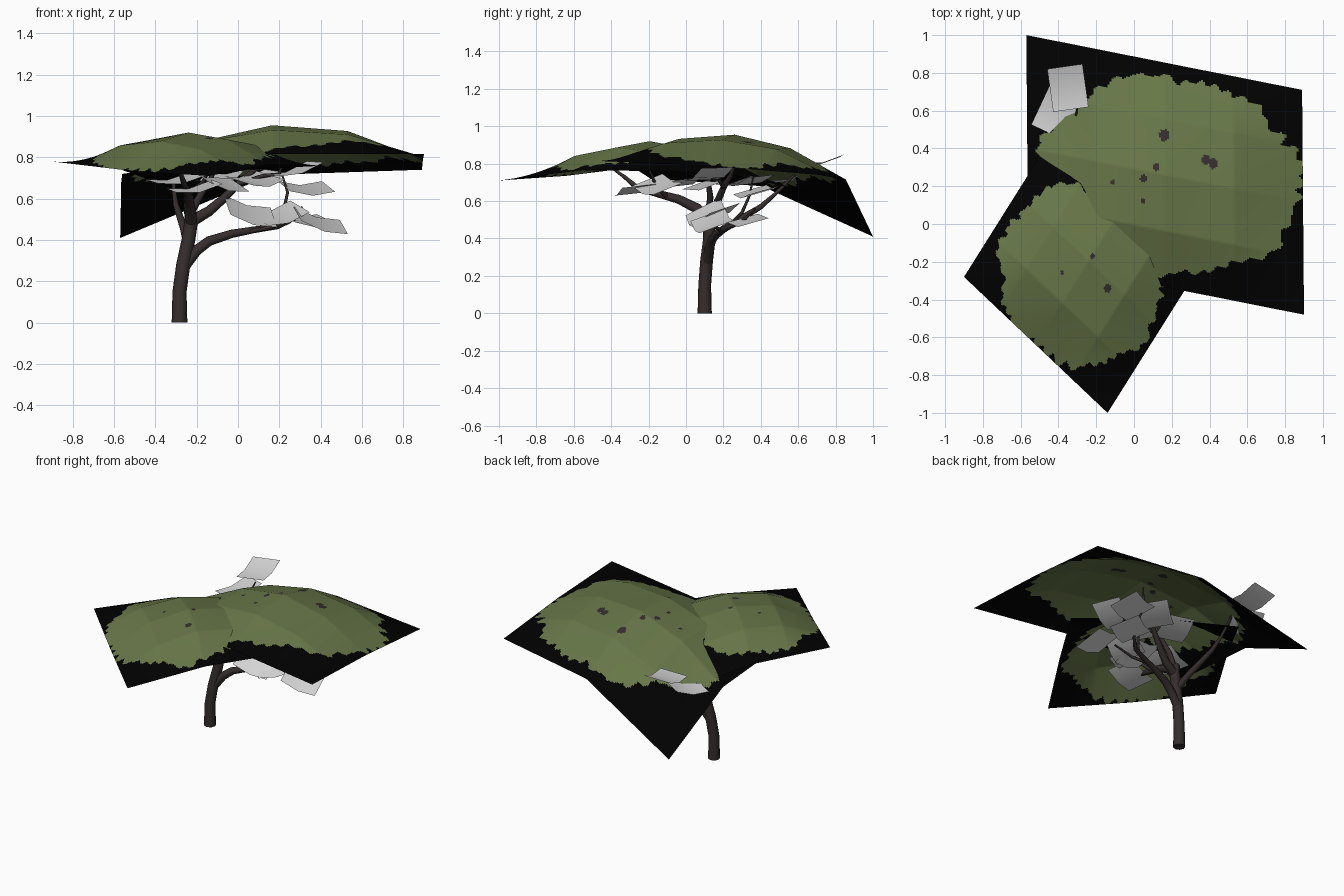
import bpy, math
from mathutils import Vector

if "Cube" in bpy.data.objects:
    bpy.data.objects.remove(bpy.data.objects["Cube"])

def mat(name, c):
    m = bpy.data.materials.new(name)
    m.diffuse_color = (*c, 1)
    m.use_nodes = True
    m.node_tree.nodes["Principled BSDF"].inputs["Base Color"].default_value = m.diffuse_color
    return m

GREEN = mat("leaf green", (0.135, 0.182, 0.065))
BLACK = mat("black", (0.0002, 0.0002, 0.0002))
BARK = mat("dark bark", (0.036, 0.027, 0.027))
GREY = mat("pale grey", (0.68, 0.68, 0.68))

def mesh_object(name, verts, faces, mats):
    me = bpy.data.meshes.new(name)
    me.from_pydata(verts, [], faces)
    for m in mats:
        me.materials.append(m)
    ob = bpy.data.objects.new(name, me)
    bpy.context.collection.objects.link(ob)
    me.polygons.foreach_set("use_smooth", [True] * len(me.polygons))
    return ob

def quad_grid(n):
    w = n + 1
    return [(j * w + i, j * w + i + 1, (j + 1) * w + i + 1, (j + 1) * w + i)
            for j in range(n) for i in range(n)]

def weights(t):
    return ((1 - t) * (1 - 2 * t), 4 * t * (1 - t), t * (2 * t - 1))

def hat(t):
    return (max(0, 1 - 2 * t), 1 - abs(1 - 2 * t), max(0, 2 * t - 1))

# Canopy: a 4 x 4 panelled dome, finely cut so the leaf outline can be coloured
def canopy(name, ctrl, bulge, centre, radii, skew, holes, n=136):
    def knot(i, j):
        border = i in (0, 4) or j in (0, 4)
        f = hat if border else weights      # straight border, domed inside
        p = Vector((0, 0, 0))
        for a, row in zip(f(j / 4), ctrl):
            for b, q in zip(f(i / 4), row):
                p += a * b * Vector(q)
        if not border and (i, j) != (2, 2):
            p.z += bulge
        return p
    knots = [[knot(i, j) for i in range(5)] for j in range(5)]
    verts = []
    for j in range(n + 1):
        for i in range(n + 1):
            u, v = 4 * i / n, 4 * j / n
            a, b = min(3, int(u)), min(3, int(v))
            fu, fv = u - a, v - b
            verts.append(knots[b][a].lerp(knots[b][a + 1], fu).lerp(
                knots[b + 1][a].lerp(knots[b + 1][a + 1], fu), fv))
    ob = mesh_object(name, verts, quad_grid(n), [GREEN, BLACK, BARK])
    for p in ob.data.polygons:
        x, y = p.center.x, p.center.y
        dx, dy = (x - centre[0]) / radii[0], (y - centre[1]) / radii[1]
        t = math.atan2(dy, dx)
        edge = (0.94 + 0.06 * abs(math.sin(12 * t + 2.5 * math.sin(3 * t)))
                + 0.03 * math.sin(7 * t + 1) + 0.02 * math.sin(43 * t + 2 * math.sin(5 * t))
                - skew * math.sin(2 * t))
        if math.hypot(dx, dy) > edge:
            p.material_index = 1
        elif any(math.hypot((x - hx) * 1.15, (y - hy) * 0.95) < r for hx, hy, r in holes):
            p.material_index = 2

canopy("large_canopy",
       [[(-.56, -.19, .72), (.17, -.335, .815), (.90, -.48, .815)],
        [(-.565, .405, .68), (.165, .26, .955), (.895, .115, .79)],
        [(-.57, 1.0, .41), (.16, .855, .715), (.89, .71, .74)]], 0,
       (.20, .26), (.70, .53), .06,
       [(.16, .47, .03), (.38, .34, .025), (.42, .32, .026), (.05, .24, .022), (.12, .3, .02),
        (.05, .12, .014), (-.11, .22, .012)])
canopy("small_canopy",
       [[(-.14, -1.0, .71), (.14, -.555, .765), (.42, -.11, .76)],
        [(-.52, -.64, .735), (-.24, -.195, .92), (.04, .25, .74)],
        [(-.90, -.28, .78), (-.62, .165, .76), (-.34, .61, .66)]], .004,
       (-.28, -.27), (.445, .49), .03,
       [(-.22, -.17, .014), (-.38, -.26, .012), (-.14, -.34, .022)])

# Trunk and limbs: tapered tubes along (x, y, z, radius) paths
def limb(name, pts):
    cu = bpy.data.curves.new(name, 'CURVE')
    cu.dimensions = '3D'
    cu.bevel_depth = 1
    cu.bevel_resolution = 2
    cu.use_fill_caps = True
    s = cu.splines.new('POLY')
    s.points.add(len(pts) - 1)
    for p, (x, y, z, r) in zip(s.points, pts):
        p.co = (x, y, z, 1)
        p.radius = r
    s.use_smooth = True
    cu.materials.append(BARK)
    ob = bpy.data.objects.new(name, cu)
    bpy.context.collection.objects.link(ob)
    bpy.ops.object.select_all(action='DESELECT')
    ob.select_set(True)
    bpy.context.view_layer.objects.active = ob
    bpy.ops.object.convert(target='MESH')

limb("trunk", [(-.283, .1, 0, .038), (-.283, .1, .15, .034), (-.265, .11, .28, .034),
               (-.24, .125, .4, .033), (-.225, .125, .5, .033), (-.235, .12, .56, .028)])
limb("right_limb", [(-.255, .115, .28, .028), (-.2, .125, .35, .026), (-.14, .14, .395, .024), (-.03, .17, .43, .02),
                    (.08, .2, .45, .016), (.19, .24, .465, .013), (.25, .3, .49, .01), (.31, .37, .56, .005)])
limb("right_limb_twig", [(.05, .19, .44, .011), (.15, .16, .46, .009), (.28, .15, .5, .005)])
limb("upper_limb", [(-.225, .125, .49, .028), (-.14, .14, .54, .025), (-.07, .17, .6, .021),
                    (0, .2, .67, .017), (.08, .24, .74, .012), (.15, .27, .83, .007), (.16, .28, .9, .004)])
limb("upper_limb_twig", [(0, .2, .67, .012), (.12, .18, .71, .01), (.2, .14, .72, .008), (.22, .13, .78, .005)])
limb("lower_right_twig", [(.15, .22, .46, .01), (.22, .3, .54, .009), (.24, .34, .63, .007), (.21, .36, .73, .004)])
limb("middle_limb", [(-.23, .12, .53, .02), (-.18, .13, .62, .017), (-.13, .12, .7, .013), (-.1, .1, .82, .007)])
limb("front_limb", [(-.225, .125, .48, .03), (-.235, .06, .56, .028), (-.24, -.04, .61, .024), (-.25, -.17, .645, .019),
                    (-.26, -.26, .67, .015), (-.28, -.33, .73, .01), (-.3, -.4, .78, .006)])
limb("front_limb_twig", [(-.24, -.1, .62, .013), (-.17, -.16, .68, .009), (-.12, -.2, .78, .005)])
limb("back_limb", [(-.245, .125, .39, .023), (-.26, .2, .45, .02), (-.28, .3, .51, .018), (-.3, .4, .57, .014),
                   (-.31, .48, .64, .01), (-.31, .55, .71, .007), (-.3, .62, .78, .004)])

# Leaf cards: small curved squares (x, y, z, turn, slope along x, slope along y)
def card(i, x, y, z, turn, sx, sy, n=2, s=.115):
    verts = []
    c, k = math.cos(math.radians(turn)), math.sin(math.radians(turn))
    for b in range(n + 1):
        for a in range(n + 1):
            u, v = (2 * a / n - 1) * s, (2 * b / n - 1) * s * .82
            px, py = c * u - k * v, k * u + c * v
            verts.append((x + px, y + py, z + .02 * (u / s) ** 2 - .01 + px * sx + py * sy))
    mesh_object("leaf_card_%d" % i, verts, quad_grid(n), [GREY])

CARDS = [(-.21, -.28, .65, 15, .15, .15), (-.09, -.15, .68, 30, -.35, .2), (.06, .11, .53, 10, -.35, .45),
         (.2, .15, .52, 30, .1, .4), (.4, .14, .485, 12, -.35, .3), (.33, .36, .495, 30, -.15, .2),
         (.33, .38, .65, 20, -.1, .25), (.27, .12, .735, 25, .25, .15), (-.35, .72, .81, 98, .05, .2),
         (-.41, .59, .715, 65, .2, .15), (.08, .13, .69, 50, -.1, .25), (-.1, .27, .7, 70, .1, .15),
         (-.31, -.05, .69, 20, .1, .15), (.1, .33, .7, 40, .1, .2)]
for i, c in enumerate(CARDS):
    card(i, *c)
